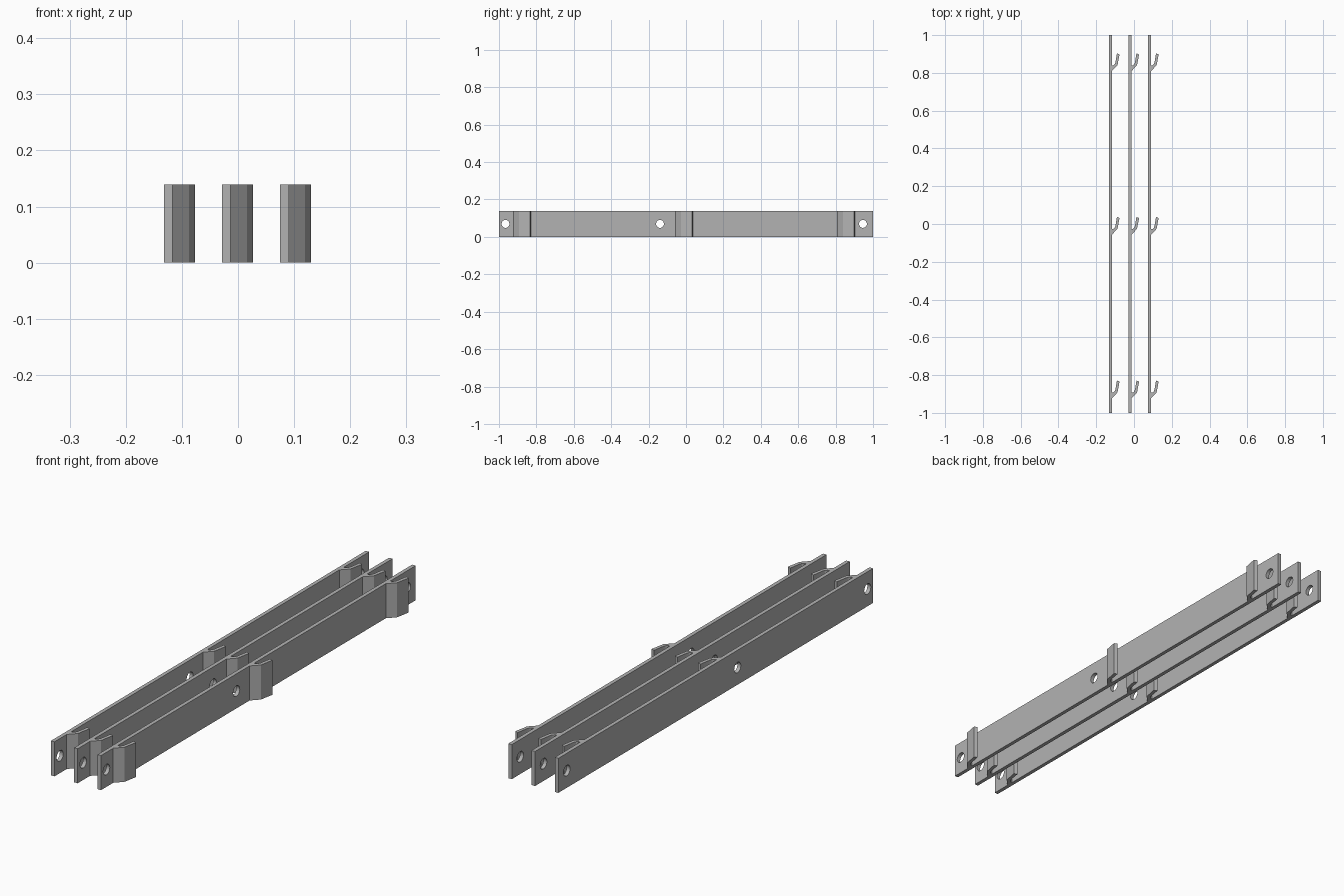
import bpy, bmesh, math
from mathutils import Matrix

HEIGHT = 0.139
THICK = 0.0155
PITCH = 0.1035
HOOK_STARTS = (-0.922, -0.056, 0.81)
HOLES = (-0.965, -0.139, 0.946)

cube = bpy.data.objects.get("Cube")
if cube:
    bpy.data.objects.remove(cube, do_unlink=True)

# Bare metal
steel = bpy.data.materials.new("grey_steel")
steel.use_nodes = True
grey = (0.45, 0.45, 0.45, 1)
steel.diffuse_color = grey
steel.node_tree.nodes["Principled BSDF"].inputs["Base Color"].default_value = grey


def make_object(name, bm):
    bmesh.ops.recalc_face_normals(bm, faces=bm.faces)
    mesh = bpy.data.meshes.new(name)
    bm.to_mesh(mesh)
    bm.free()
    mesh.materials.append(steel)
    obj = bpy.data.objects.new(name, mesh)
    bpy.context.collection.objects.link(obj)
    return obj


# Plan outline of a bar with its bent hooks, starting at the back face
def bar_outline():
    pts = [(0, 1), (0, -1), (THICK, -1)]
    hook = [(0, 0), (0.029, 0.03), (0.04, 0.088), (0.026, 0.093),
            (0.018, 0.045), (0.014, 0.036), (0.007, 0.029), (0, 0.029)]
    for start in HOOK_STARTS:
        pts += [(THICK + x, start + y) for x, y in hook]
    return pts + [(THICK, 1)]


# Round cutter for the bolt holes
bm = bmesh.new()
for y in HOLES:
    place = Matrix.Translation((THICK / 2, y, HEIGHT / 2)) @ Matrix.Rotation(math.pi / 2, 4, "Y")
    bmesh.ops.create_cone(bm, cap_ends=True, segments=32, radius1=0.021,
                          radius2=0.021, depth=0.03, matrix=place)
cutter = make_object("hole_cutter", bm)
cutter.hide_render = True

# Extruded bar with drilled holes
bm = bmesh.new()
base = bm.faces.new([bm.verts.new((x, y, 0)) for x, y in bar_outline()])
new = bmesh.ops.extrude_face_region(bm, geom=[base])["geom"]
bmesh.ops.translate(bm, vec=(0, 0, HEIGHT),
                    verts=[v for v in new if isinstance(v, bmesh.types.BMVert)])
bar = make_object("left_bar", bm)
cut = bar.modifiers.new("bolt_holes", "BOOLEAN")
cut.operation = "DIFFERENCE"
cut.solver = "EXACT"
cut.object = cutter
bpy.context.view_layer.update()
drilled = bpy.data.meshes.new_from_object(
    bar.evaluated_get(bpy.context.evaluated_depsgraph_get()))
bar.modifiers.clear()
bar.data = drilled
bpy.data.objects.remove(cutter, do_unlink=True)

# Smooth hole walls, keep folds crisp
bpy.ops.object.select_all(action="DESELECT")
bar.select_set(True)
bpy.context.view_layer.objects.active = bar
bpy.ops.object.shade_smooth_by_angle(angle=math.radians(20))

# Three matching bars side by side
bar.location.x = -0.132 + 2 * PITCH
for i, name in enumerate(("right_bar", "middle_bar")):
    twin = bar.copy()
    twin.name = name
    twin.location.x = -0.132 + i * PITCH
    bpy.context.collection.objects.link(twin)
